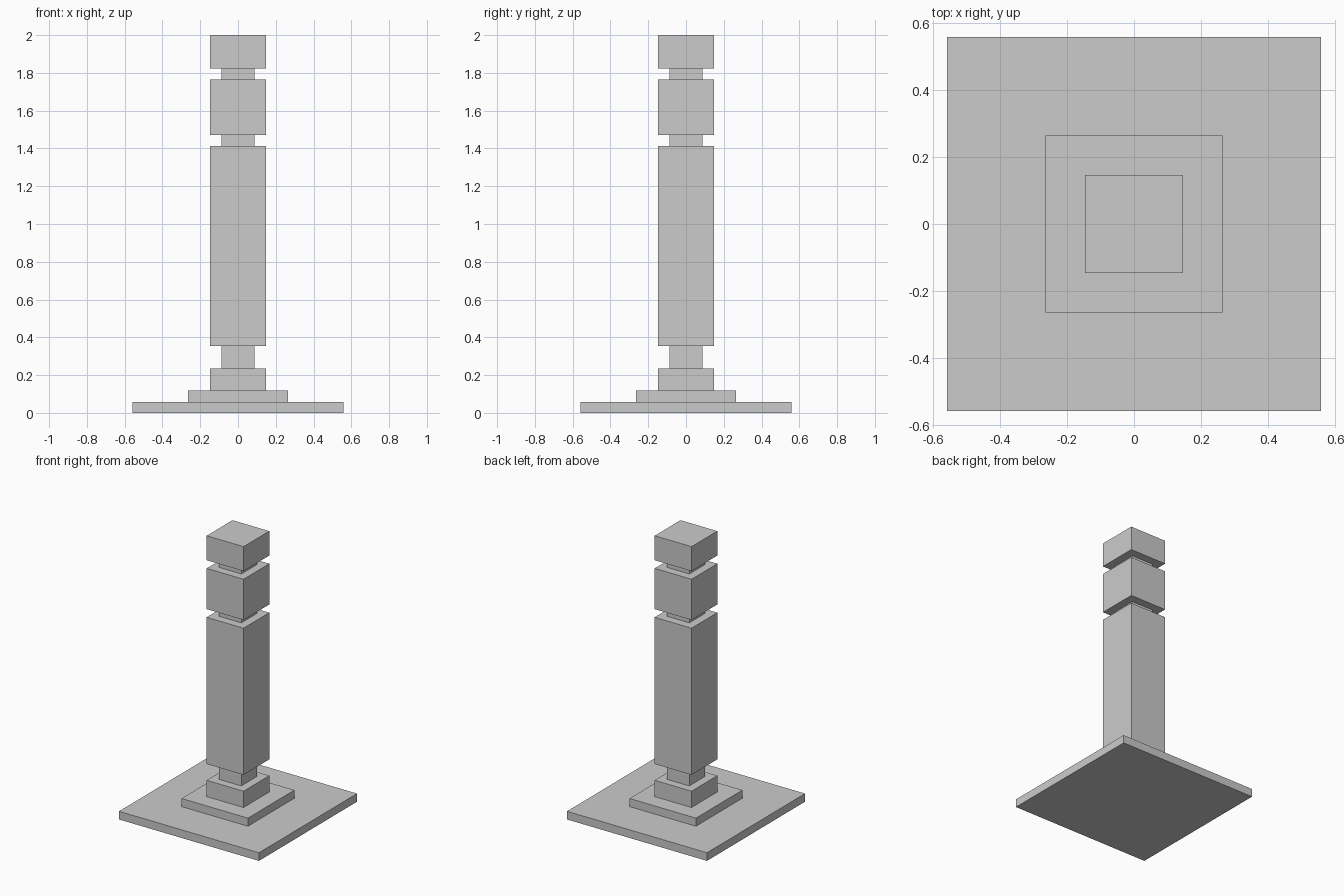
import bpy

if "Cube" in bpy.data.objects:
    bpy.data.objects.remove(bpy.data.objects["Cube"])

U = 1 / 17  # the pillar is laid out on a grid 34 units high

# Stacked square blocks from the ground up: name, width, height (grid units)
BLOCKS = [
    ("ground_slab", 19, 1),
    ("plinth_step", 9, 1),
    ("pedestal", 5, 2),
    ("lower_neck", 3, 2),
    ("shaft", 5, 18),
    ("middle_neck", 3, 1),
    ("capital_block", 5, 5),
    ("upper_neck", 3, 1),
    ("top_block", 5, 3),
]


def add_block(name, width, bottom, height):
    bpy.ops.mesh.primitive_cube_add(size=1, location=(0, 0, (bottom + height / 2) * U))
    block = bpy.context.object
    block.name = block.data.name = name
    block.scale = (width * U, width * U, height * U)
    bpy.ops.object.transform_apply(location=False, rotation=False, scale=True)


z = 0
for name, width, height in BLOCKS:
    add_block(name, width, z, height)
    z += height
